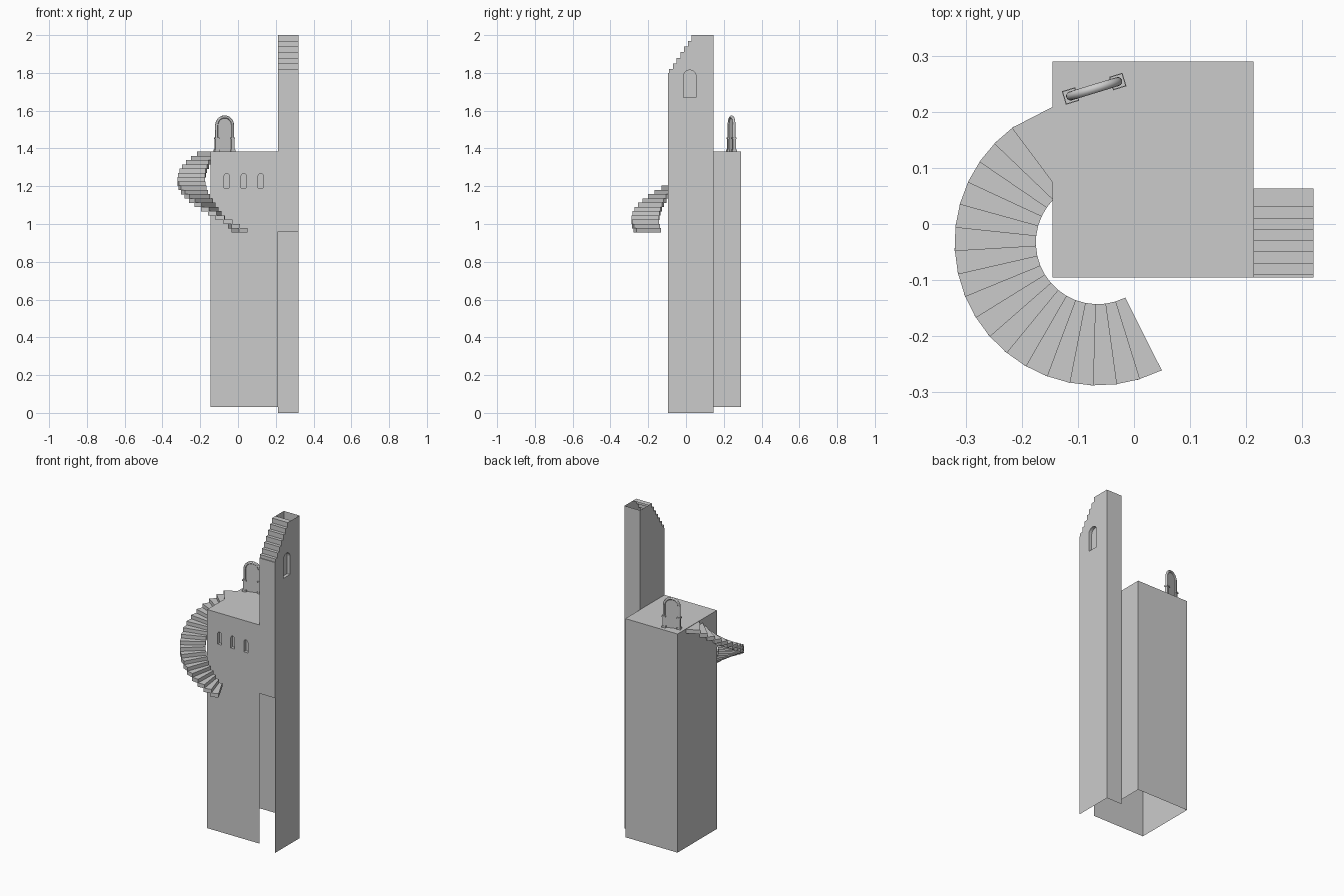
import bpy, bmesh, math
from mathutils import Vector, Matrix

if "Cube" in bpy.data.objects:
    bpy.data.objects.remove(bpy.data.objects["Cube"])

X0, X1, X2 = -0.145, 0.213, 0.32      # block left, block right / tower left, tower right
Y0, YT, Y1 = -0.095, 0.145, 0.29      # front, tower back, block back
ZB, ZR = 0.03, 1.385                  # block base, roof


def finish(bm, name, recalc=True):
    bmesh.ops.remove_doubles(bm, verts=bm.verts, dist=1e-5)
    if recalc:
        bmesh.ops.recalc_face_normals(bm, faces=bm.faces)
    me = bpy.data.meshes.new(name)
    bm.to_mesh(me)
    bm.free()
    ob = bpy.data.objects.new(name, me)
    bpy.context.collection.objects.link(ob)
    return ob


def face(bm, *pts):
    bm.faces.new([bm.verts.new(p) for p in pts])


def arch(c, w, z0, z1, n=10):
    """Outline of a round-topped opening in wall coordinates."""
    r = w / 2
    top = [(c + r * math.cos(math.pi * i / n), z1 - r + r * math.sin(math.pi * i / n))
           for i in range(n + 1)]
    return [(c - r, z0), (c + r, z0)] + top


def wall(bm, outer, holes, place, depth, normal):
    """Flat wall with recessed arched niches."""
    edges = []
    for loop in [outer] + holes:
        vs = [bm.verts.new(place(u, v, 0)) for u, v in loop]
        edges += [bm.edges.new((vs[i - 1], vs[i])) for i in range(len(vs))]
    bmesh.ops.triangle_fill(bm, edges=edges, use_beauty=True, normal=normal)
    for loop in holes:
        face(bm, *[place(u, v, depth) for u, v in loop])
        for (a, b), (c, d) in zip(loop, loop[1:] + loop[:1]):
            if abs(a - c) + abs(b - d) > 1e-6:
                face(bm, place(a, b, 0), place(c, d, 0), place(c, d, depth), place(a, b, depth))


# Main block: open underneath and open towards the tower
bm = bmesh.new()
wall(bm, [(X0, ZB), (X1, ZB), (X1, ZR), (X0, ZR)],
     [arch(x, 0.027, 1.19, 1.267) for x in (-0.06, 0.03, 0.12)],
     lambda u, v, d: (u, Y0 + d, v), 0.02, Vector((0, -1, 0)))
face(bm, (X0, Y0, ZB), (X0, Y0, ZR), (X0, Y1, ZR), (X0, Y1, ZB))
face(bm, (X0, Y1, ZB), (X0, Y1, ZR), (X1, Y1, ZR), (X1, Y1, ZB))
face(bm, (X1, Y1, ZB), (X1, Y1, ZR), (X1, YT, ZR), (X1, YT, ZB))
face(bm, (X0, Y0, ZR), (X1, Y0, ZR), (X1, Y1, ZR), (X0, Y1, ZR))
finish(bm, "main_block")

# Tower: stepped front slope, open top, lower front open
slope = [(Y0, 1.80)]
for i in range(7):
    y = -0.09 + 0.02 * i
    slope += [(y, slope[-1][1]), (y, 1.82 + 0.03 * i)]
bm = bmesh.new()
wall(bm, [(Y0, 0), (YT, 0), (YT, 2.0)] + slope[::-1],
     [arch(0.02, 0.066, 1.67, 1.815)],
     lambda u, v, d: (X2 - d, u, v), 0.02, Vector((1, 0, 0)))
wall(bm, [(Y0, ZR), (YT, ZR), (YT, 2.0)] + slope[::-1], [],
     lambda u, v, d: (X1, u, v), 0, Vector((-1, 0, 0)))
face(bm, (X1, YT, 0), (X1, YT, 2), (X2, YT, 2), (X2, YT, 0))
profile = [(Y0, 0.96)] + slope + [(0.063, 2.0)]
for (a, b), (c, d) in zip(profile, profile[1:]):
    face(bm, (X1, a, b), (X2, a, b), (X2, c, d), (X1, c, d))
finish(bm, "tower")

# Curved outside staircase of wedge steps
bm = bmesh.new()
CX, CY, RI, RO, STEP = -0.065, -0.033, 0.11, 0.255, 9.44
for i in range(19):
    a0 = -63.3 - STEP * i
    a1 = a0 - STEP * (2 if i == 18 else 1.12)
    top = 0.979 + i * 0.0225
    ring = [(CX + r * math.cos(math.radians(a)), CY + r * math.sin(math.radians(a)))
            for r, a in ((RI, a0), (RO, a0), (RO, a1), (RI, a1))]
    lo = [bm.verts.new((x, y, top - 0.025)) for x, y in ring]
    hi = [bm.verts.new((x, y, top - 0.001)) for x, y in ring]
    bm.faces.new(lo)
    bm.faces.new(hi[::-1])
    for k in range(4):
        bm.faces.new((lo[k - 1], lo[k], hi[k], hi[k - 1]))
finish(bm, "curved_stairs")

# Roof doorway: tube arch, posts with pads, and a thin door panel
place = Matrix.Translation((-0.071, 0.241, 0)) @ Matrix.Rotation(math.radians(17), 4, 'Z')
H, R, ZC = 0.044, 0.008, 1.523
path = [(H, ZR, 0)] + [(H * math.cos(t), ZC + H * math.sin(t), t)
                       for t in (math.pi * i / 20 for i in range(21))] + [(-H, ZR, math.pi)]
bm = bmesh.new()
rings = []
for u, z, t in path:
    rings.append([bm.verts.new((u + R * math.cos(p) * math.cos(t), R * math.sin(p),
                                z + R * math.cos(p) * math.sin(t)))
                  for p in (math.tau * k / 12 for k in range(12))])
for a, b in zip(rings, rings[1:]):
    for k in range(12):
        bm.faces.new((a[k - 1], a[k], b[k], b[k - 1]))
bm.transform(place)
frame = finish(bm, "doorway_arch")
bpy.context.view_layer.objects.active = frame
frame.select_set(True)
bpy.ops.object.shade_smooth_by_angle()

bm = bmesh.new()
for s in (-1, 1):
    for half, z0, z1 in ((0.0125, ZR, 1.395), (0.009, 1.395, 1.45), (0.0115, 1.45, 1.458)):
        bmesh.ops.create_cube(bm, size=1, matrix=place
                              @ Matrix.Translation((s * H, 0, (z0 + z1) / 2))
                              @ Matrix.Diagonal((2 * half, 2 * half, z1 - z0, 1)))
finish(bm, "doorway_posts")

bm = bmesh.new()
f = bm.faces.new([bm.verts.new((u, -0.002, z)) for u, z in arch(0, 2 * H, ZR, ZC + H, 20)[:1]
                  + arch(0, 2 * H, ZR, ZC + H, 20)[1:]])
ext = bmesh.ops.extrude_face_region(bm, geom=[f], use_keep_orig=True)
bmesh.ops.translate(bm, vec=(0, 0.004, 0),
                    verts=[v for v in ext["geom"] if isinstance(v, bmesh.types.BMVert)])
bm.transform(place)
finish(bm, "door_panel")
